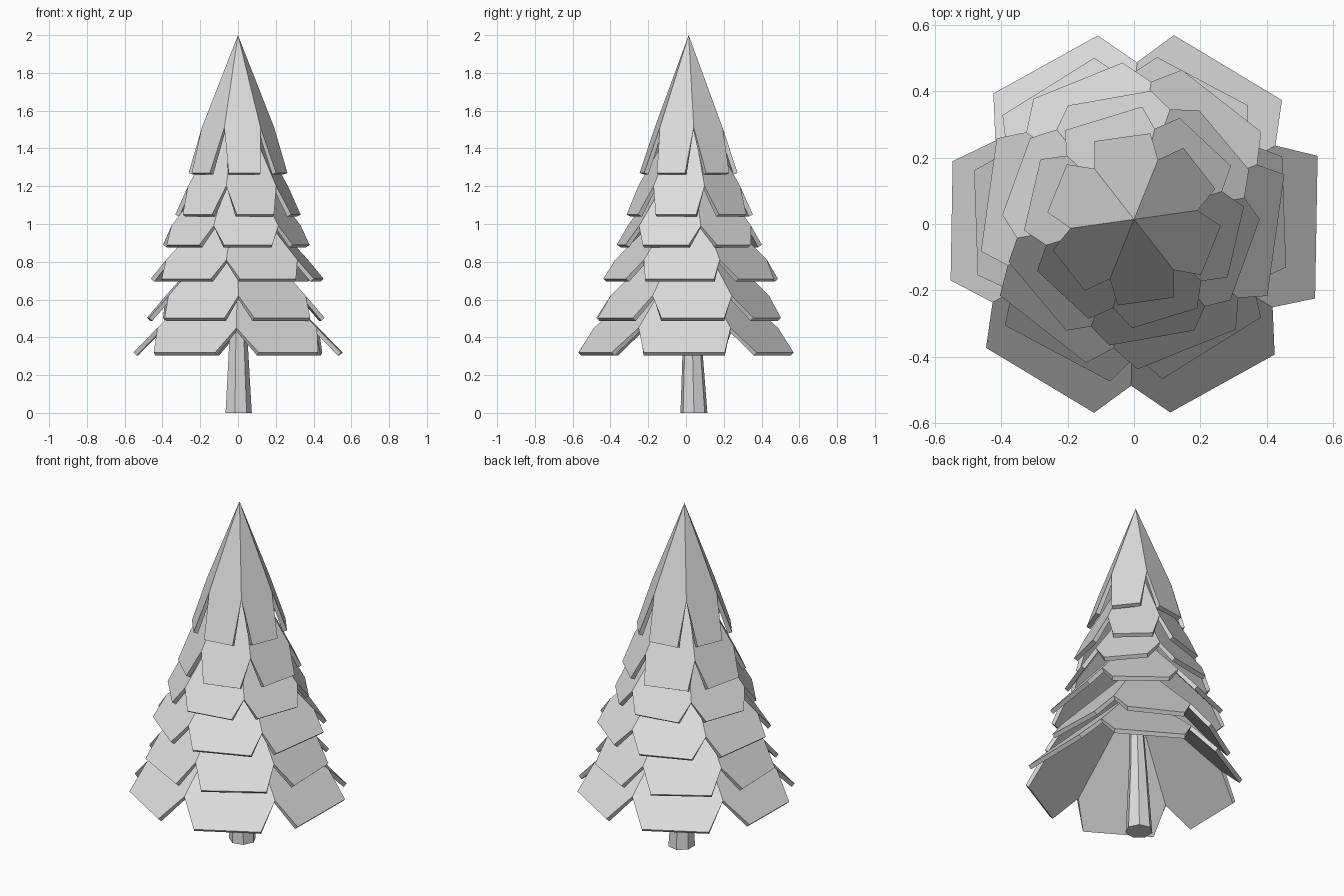
import bpy
import bmesh
from math import cos, sin, radians
from mathutils import Vector

cube = bpy.data.objects.get("Cube")
if cube:
    bpy.data.objects.remove(cube)

grey = bpy.data.materials.new("light_grey")
grey.use_nodes = True
grey.diffuse_color = (0.72, 0.72, 0.72, 1)
grey.node_tree.nodes["Principled BSDF"].inputs["Base Color"].default_value = (0.72, 0.72, 0.72, 1)


def finish(bm, name):
    bmesh.ops.recalc_face_normals(bm, faces=bm.faces)
    mesh = bpy.data.meshes.new(name)
    bm.to_mesh(mesh)
    bm.free()
    mesh.materials.append(grey)
    obj = bpy.data.objects.new(name, mesh)
    bpy.context.collection.objects.link(obj)
    return obj


def polar(radius, angle, z, side=0.0):
    """Point at a radius and angle, shifted sideways along the tangent."""
    a = radians(angle)
    return Vector((radius * cos(a) - side * sin(a),
                   radius * sin(a) + side * cos(a), z))


def branch_tier(name, apex_z, notch_z, rim_z, radius, turn, x, y, half_widths):
    """Six flat boughs joined from the tip to the notches, free below."""
    bm = bmesh.new()
    centre = Vector((x, y, 0))
    tip = bm.verts.new(centre + Vector((0, 0, apex_z)))
    notch_r = radius * (apex_z - notch_z) / (apex_z - rim_z) / cos(radians(30))
    notches = [bm.verts.new(centre + polar(notch_r, turn - 30 + 60 * i, notch_z))
               for i in range(6)]
    for i, half in enumerate(half_widths):
        rim = [bm.verts.new(centre + polar(radius, turn + 60 * i, rim_z, side))
               for side in (-half, half)]
        bm.faces.new((tip, notches[i], rim[0], rim[1], notches[(i + 1) % 6]))
    obj = finish(bm, name)
    # Make the boughs point outward before thickening them inward
    if obj.data.polygons[0].normal.z < 0:
        obj.data.flip_normals()
    slab = obj.modifiers.new("thickness", "SOLIDIFY")
    slab.thickness = 0.024
    slab.offset = -1


# Branch tiers: apex, notch height, rim height, radius, turn, centre, half widths
tiers = [
    ("bottom_branches", 0.88, 0.45, 0.32, 0.55, -1, 0, 0,
     (0.215, 0.19, 0.18, 0.18, 0.19, 0.18)),
    ("lower_branches", 1.04, 0.62, 0.503, 0.465, 2, -0.012, 0.02,
     (0.167, 0.155, 0.163, 0.158, 0.18, 0.175)),
    ("lower_middle_branches", 1.22, 0.81, 0.71, 0.437, -8, -0.005, 0.027,
     (0.185, 0.152, 0.145, 0.172, 0.165, 0.16)),
    ("upper_middle_branches", 1.45, 0.99, 0.89, 0.367, -20, -0.01, 0.018,
     (0.13, 0.117, 0.127, 0.123, 0.135, 0.13)),
    ("upper_branches", 1.68, 1.20, 1.05, 0.315, -13, 0, 0.017,
     (0.11, 0.106, 0.122, 0.11, 0.106, 0.103)),
    ("top_branches", 2.0, 1.51, 1.27, 0.25, -22, 0, 0.014,
     (0.08, 0.078, 0.085, 0.078, 0.078, 0.085)),
]
for tier in tiers:
    branch_tier(*tier)

# Trunk: seven-sided, tapering and leaning a little forward
bm = bmesh.new()
rings = []
for z, r, y in ((0, 0.073, 0.042), (0.4, 0.05, 0.033), (0.8, 0.03, 0.015)):
    rings.append([bm.verts.new(polar(r, 360 / 7 * i, z) + Vector((0, y, 0)))
                  for i in range(7)])
for low, high in zip(rings, rings[1:]):
    for i in range(7):
        j = (i + 1) % 7
        bm.faces.new((low[i], low[j], high[j], high[i]))
bm.faces.new(rings[0])
bm.faces.new(rings[-1])
finish(bm, "trunk")
